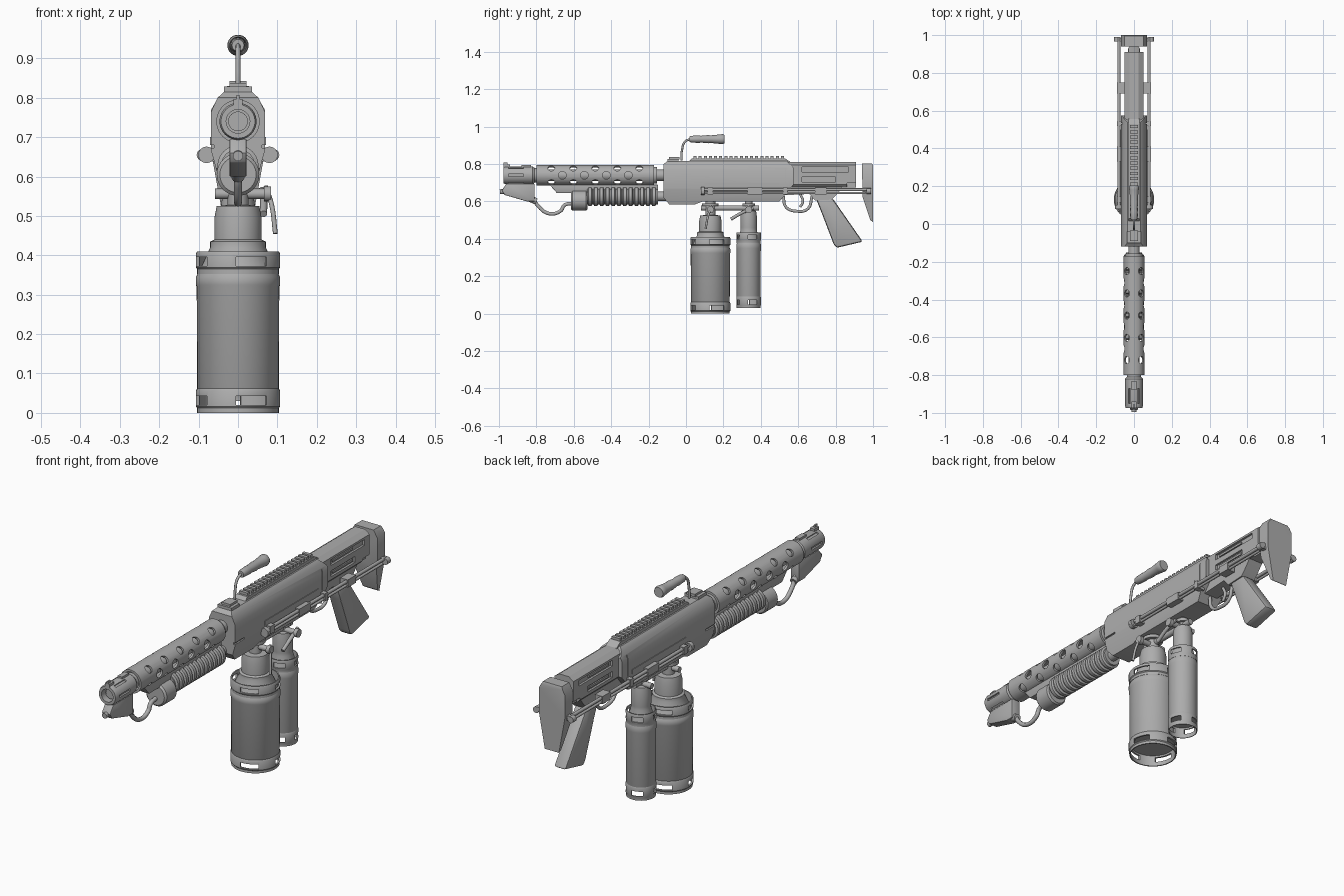
import bpy, bmesh, math
from mathutils import Matrix, Vector

old = bpy.data.objects.get("Cube")
if old:
    bpy.data.objects.remove(old)

grey = bpy.data.materials.new("plain grey")
grey.use_nodes = True
GREY = (0.42, 0.42, 0.42, 1)
grey.diffuse_color = GREY
grey.node_tree.nodes["Principled BSDF"].inputs["Base Color"].default_value = GREY


def make(name, bm):
    bmesh.ops.recalc_face_normals(bm, faces=bm.faces)
    me = bpy.data.meshes.new(name)
    bm.to_mesh(me)
    bm.free()
    me.materials.append(grey)
    ob = bpy.data.objects.new(name, me)
    bpy.context.collection.objects.link(ob)
    return ob


def prism(name, pts, half, bevel=0, axis="x", start=0, end=0):
    """Side outline (y, z) widened across x, or end outline (x, z) run along y."""
    bm = bmesh.new()
    if axis == "x":
        a, b = [(-half, y, z) for y, z in pts], Vector((2 * half, 0, 0))
    else:
        a, b = [(x, start, z) for x, z in pts], Vector((0, end - start, 0))
    f = bm.faces.new([bm.verts.new(p) for p in a])
    r = bmesh.ops.extrude_face_region(bm, geom=[f])
    bmesh.ops.translate(bm, vec=b, verts=[v for v in r["geom"] if isinstance(v, bmesh.types.BMVert)])
    if bevel:
        bmesh.ops.bevel(bm, geom=bm.edges[:], offset=bevel, segments=2, affect="EDGES", profile=0.5)
    return make(name, bm)


def add_box(bm, lo, hi, turn=None):
    lo, hi = Vector(lo), Vector(hi)
    m = Matrix.Translation((lo + hi) / 2) @ Matrix.Diagonal((*(hi - lo), 1))
    bmesh.ops.create_cube(bm, size=1, matrix=(turn @ m) if turn else m)


def add_rod(bm, a, b, r, n=16):
    a, b = Vector(a), Vector(b)
    m = Matrix.Translation((a + b) / 2) @ (b - a).to_track_quat("Z", "Y").to_matrix().to_4x4()
    bmesh.ops.create_cone(bm, cap_ends=True, segments=n, radius1=r, radius2=r, depth=(b - a).length, matrix=m)


def boxes(name, *pairs):
    bm = bmesh.new()
    for lo, hi in pairs:
        add_box(bm, lo, hi)
    return make(name, bm)


def rods(name, *items):
    bm = bmesh.new()
    for a, b, r in items:
        add_rod(bm, a, b, r)
    return make(name, bm)


def lathe(name, pts, at, along_y=False, closed=False, n=40):
    """Spin (radius, height) points about an upright or lengthwise axis."""
    bm = bmesh.new()
    vs = [bm.verts.new((r, 0, t)) for r, t in pts]
    for a, b in zip(vs, vs[1:] + vs[:1] if closed else vs[1:]):
        bm.edges.new((a, b))
    bmesh.ops.spin(bm, geom=bm.verts[:] + bm.edges[:], cent=(0, 0, 0), axis=(0, 0, 1),
                   angle=math.tau, steps=n, use_duplicate=False)
    bmesh.ops.remove_doubles(bm, verts=bm.verts, dist=1e-5)
    turn = Matrix.Rotation(-math.pi / 2, 4, "X") if along_y else Matrix()
    bm.transform(Matrix.Translation(at) @ turn)
    return make(name, bm)


def carve(ob, cutter, mode="DIFFERENCE"):
    mod = ob.modifiers.new("carve", "BOOLEAN")
    mod.object, mod.operation, mod.solver = cutter, mode, "EXACT"
    bpy.context.view_layer.update()
    done = bpy.data.meshes.new_from_object(ob.evaluated_get(bpy.context.evaluated_depsgraph_get()))
    ob.modifiers.clear()
    ob.data = done
    bpy.data.objects.remove(cutter)
    return ob


def pipe(name, pts, r):
    cu = bpy.data.curves.new(name, "CURVE")
    cu.dimensions, cu.bevel_depth, cu.bevel_resolution, cu.use_fill_caps = "3D", r, 3, True
    sp = cu.splines.new("BEZIER")
    sp.bezier_points.add(len(pts) - 1)
    for p, co in zip(sp.bezier_points, pts):
        p.co = co
        p.handle_left_type = p.handle_right_type = "AUTO"
    cu.materials.append(grey)
    bpy.context.collection.objects.link(bpy.data.objects.new(name, cu))


def mirror(half):
    return half + [(-x, z) for x, z in reversed(half)]


# Barrel, perforated shroud and muzzle
BZ = 0.74
lathe("inner_barrel", [(0, -0.95), (0.025, -0.95), (0.025, -0.83), (0.038, -0.83), (0.038, -0.79),
      (0.03, -0.79), (0.03, -0.1), (0, -0.1)], (0, 0, BZ), True)
shroud = lathe("barrel_shroud", [(0.045, -0.8), (0.055, -0.8), (0.055, -0.17), (0.045, -0.17)],
               (0, 0, BZ), True, True)
bm = bmesh.new()
for i in range(9):
    y = -0.72 + i * 0.0588
    for deg in ((45, 135, 225, 315), (0, 180))[i % 2]:
        d = Vector((math.cos(math.radians(deg)), 0, math.sin(math.radians(deg))))
        c = Vector((0, y, BZ))
        add_rod(bm, c + d * 0.037, c + d * 0.07, 0.019 if i % 2 == 0 else 0.021)
carve(shroud, make("hole_cutter", bm))
lathe("shroud_rear_collar", [(0, -0.17), (0.045, -0.17), (0.045, -0.155), (0, -0.155)], (0, 0, BZ), True)
muzzle = lathe("muzzle", [(0.03, -0.975), (0.043, -0.975), (0.047, -0.965), (0.047, -0.82), (0.04, -0.81),
               (0.03, -0.81)], (0, 0, BZ), True, True)
bm = bmesh.new()
for k in range(6):
    add_box(bm, (0.038, -0.95, -0.006), (0.06, -0.87, 0.006),
            Matrix.Translation((0, 0, BZ)) @ Matrix.Rotation(k * math.pi / 3, 4, "Y"))
carve(muzzle, make("slot_cutter", bm))
boxes("front_sight", ((-0.012, -0.975, 0.78), (0.012, -0.94, 0.797)), ((-0.004, -0.975, 0.79), (0.004, -0.955, 0.807)),
      ((-0.012, -0.88, 0.78), (0.012, -0.83, 0.795)))

# Igniter below the muzzle and its feed hose
prism("igniter", [(-0.985, 0.66), (-0.96, 0.695), (-0.81, 0.695), (-0.81, 0.60), (-0.85, 0.6), (-0.97, 0.635)], 0.022, 0.004)
rods("igniter_nozzle", ((0, -0.995, 0.652), (0, -0.95, 0.656), 0.013), ((0, -0.835, 0.615), (0, -0.80, 0.60), 0.017))
pipe("feed_hose", [(0, -0.82, 0.625), (0, -0.79, 0.575), (0, -0.73, 0.535), (0, -0.67, 0.55),
     (0, -0.65, 0.58), (0, -0.61, 0.59)], 0.01)

# Ribbed foregrip
rib = [(0, -0.53), (0.043, -0.53)]
for i in range(12):
    y = -0.525 + i * 0.031
    rib += [(0.043, y), (0.052, y + 0.004), (0.052, y + 0.02), (0.043, y + 0.024)]
lathe("ribbed_foregrip", rib + [(0.043, -0.15), (0.025, -0.15), (0.025, -0.1), (0, -0.1)], (0, 0, 0.627), True)
lathe("foregrip_collar", [(0, -0.615), (0.046, -0.615), (0.054, -0.607), (0.054, -0.535), (0.048, -0.527), (0, -0.527)],
      (0, 0, 0.605), True)
prism("foregrip_hanger", [(-0.73, 0.69), (-0.15, 0.69), (-0.15, 0.66), (-0.53, 0.645), (-0.69, 0.645)], 0.02, 0.003)

# Receiver: side outline trimmed by an eight-sided end outline
receiver = prism("receiver", [(-0.12, 0.8), (-0.1, 0.815), (0.54, 0.815), (0.575, 0.78), (0.575, 0.69), (0.5, 0.6),
                 (0.09, 0.6), (0.05, 0.585), (-0.09, 0.585), (-0.12, 0.62)], 0.1)
carve(receiver, prism("end_outline", mirror([(0.035, 0.815), (0.052, 0.8), (0.068, 0.765), (0.068, 0.665), (0.042, 0.57)]),
      0, 0, "y", -0.2, 0.7), "INTERSECT")
bm = bmesh.new()
for s in (-1, 1):
    for y0, y1, z0, z1 in ((-0.14, -0.05, 0.672, 0.68), (0.53, 0.534, 0.68, 0.8)):
        add_box(bm, (s * 0.08, y0, z0), (s * 0.061, y1, z1))
carve(receiver, make("groove_cutter", bm))
boxes("side_plates", *[((s * 0.06, 0.1, 0.68), (s * 0.071, 0.5, 0.7)) for s in (-1, 1)])

# Toothed top rail
prism("rail_base", [(0.01, 0.81), (0.03, 0.83), (0.53, 0.83), (0.575, 0.8), (0.575, 0.78)], 0.028)
boxes("rail_teeth", *[((-0.022, y, 0.825), (0.022, y + 0.016, 0.842)) for y in [0.04 + i * 0.0275 for i in range(18)]])

# Carrying handle
boxes("handle_bracket", ((-0.036, -0.1, 0.81), (0.036, -0.04, 0.828)), ((-0.022, -0.09, 0.825), (0.022, -0.035, 0.838)))
pipe("handle_wire", [(0, -0.025, 0.82), (0, -0.022, 0.87), (0, -0.005, 0.92), (0, 0.03, 0.935)], 0.006)
lathe("handle_grip", [(0, 0), (0.015, 0), (0.018, 0.01), (0.02, 0.05), (0.018, 0.06), (0.022, 0.1), (0.02, 0.11),
      (0.025, 0.16), (0.027, 0.175), (0.023, 0.185), (0, 0.185)], (0, 0.02, 0.933), True, n=24)

# Stock with recessed slots, and butt plate
stock = prism("stock", mirror([(0.025, 0.812), (0.05, 0.795), (0.05, 0.69), (0.035, 0.675)]), 0, 0, "y", 0.55, 0.91)
bm = bmesh.new()
for s in (-1, 1):
    add_box(bm, (s * 0.06, 0.62, 0.758), (s * 0.04, 0.87, 0.785))
    add_box(bm, (s * 0.06, 0.62, 0.705), (s * 0.04, 0.8, 0.732))
    add_box(bm, (s * 0.06, 0.86, 0.66), (s * 0.03, 0.92, 0.7))
carve(stock, make("slot_cutter", bm))
boxes("stock_slot_ribs", *[((s * 0.035, 0.64, z), (s * 0.046, 0.79, z + 0.01)) for s in (-1, 1) for z in (0.767, 0.713)])
butt = prism("butt_plate", [(0.94, 0.803), (0.995, 0.803), (1.0, 0.79), (1.0, 0.49), (0.985, 0.5), (0.945, 0.62)], 0.1)
carve(butt, prism("butt_outline", mirror([(0.045, 0.81), (0.068, 0.77), (0.068, 0.66), (0.035, 0.48)]),
      0, 0, "y", 0.9, 1.1), "INTERSECT")

# Side rails with clamps and knobs
for s, side in ((1, "left"), (-1, "right")):
    x = s * 0.08
    rods(side + "_rail", ((x, 0.08, 0.663), (x, 0.99, 0.663), 0.008), ((x, 0.08, 0.645), (x, 0.96, 0.645), 0.006),
         ((x, 0.08, 0.655), (x, 0.1, 0.655), 0.021), ((s * 0.09, 0.965, 0.655), (s * 0.09, 0.99, 0.655), 0.015),
         ((s * 0.06, 0.09, 0.655), (s * 0.1, 0.09, 0.655), 0.009))
    boxes(side + "_rail_clamps", *[((s * 0.05, y - h, 0.638), (s * 0.09, y + h, 0.674))
          for y, h in ((0.13, 0.015), (0.37, 0.04), (0.53, 0.012), (0.72, 0.03))])
boxes("rail_crossbar", ((-0.095, 0.965, 0.645), (0.095, 0.985, 0.668)))

# Trigger housing, guard and pistol grip
prism("trigger_housing", [(0.46, 0.68), (0.84, 0.68), (0.8, 0.63), (0.78, 0.61), (0.69, 0.605), (0.66, 0.64), (0.46, 0.63)], 0.036)
pipe("trigger_guard", [(0, 0.52, 0.63), (0, 0.535, 0.57), (0, 0.59, 0.548), (0, 0.65, 0.56), (0, 0.675, 0.63)], 0.008)
pipe("trigger", [(0, 0.61, 0.64), (0, 0.625, 0.6), (0, 0.61, 0.57)], 0.007)
prism("pistol_grip", [(0.695, 0.615), (0.785, 0.615), (0.945, 0.385), (0.805, 0.352), (0.79, 0.37), (0.725, 0.54)], 0.032, 0.012)


# Gas tanks: body, slotted guard collars and valve
def tank(name, y, r, base, top, neck):
    c = (0, y, 0)
    h = top - base
    lathe(name + "_body", [(0, base + 0.05), (r * 0.9, base + 0.05), (r * 0.97, base + 0.062), (r * 0.98, top - 0.09),
          (r, top - 0.085), (r, top - 0.065), (r * 0.93, top - 0.052), (r * 0.66, top + 0.01), (r * 0.66, top + 0.025),
          (neck, top + 0.03), (neck, top + 0.085), (neck * 0.9, top + 0.115), (0, top + 0.12)], c)
    for label, z0, z1 in (("lower", base, base + 0.062), ("upper", top - 0.057, top)):
        collar = lathe(f"{name}_{label}_collar", [(r * 0.92, z0), (r * 0.97, z0), (r * 0.97, z0 + 0.012), (r, z0 + 0.016),
                       (r, z1 - 0.006), (r * 0.97, z1), (r * 0.92, z1)], c, closed=True)
        bm = bmesh.new()
        for k in range(4):
            turn = Matrix.Translation(c) @ Matrix.Rotation(math.radians(20 + 90 * k), 4, "Z")
            add_box(bm, (-r * 0.38, -r * 1.2, z0 + 0.02), (r * 0.38, -r * 0.75, z0 + 0.043), turn)
        carve(collar, make("slot_cutter", bm))
    rods(name + "_valve", ((0, y, top + 0.1), (0, y, 0.61), neck * 0.45), ((0, y, 0.575), (0, y, 0.59), neck * 0.75),
         ((-0.058, y, 0.556), (0.08, y, 0.556), 0.013), ((0.066, y, 0.556), (0.084, y, 0.556), 0.019))


tank("large_tank", 0.13, 0.107, 0, 0.41, 0.06)
tank("small_tank", 0.335, 0.066, 0.03, 0.435, 0.044)
rods("manifold", ((0, 0.08, 0.565), (0, 0.39, 0.565), 0.014))
pipe("large_tank_lever", [(0.07, 0.14, 0.575), (0.085, 0.12, 0.53), (0.095, 0.105, 0.455)], 0.006)
pipe("small_tank_lever", [(0.06, 0.36, 0.565), (0.065, 0.3, 0.54), (0.065, 0.24, 0.505)], 0.009)

# Smooth the round parts and keep hard edges crisp
for ob in bpy.context.collection.objects:
    ob.select_set(ob.type == "MESH" and grey in list(ob.data.materials))
    if ob.select_get():
        bpy.context.view_layer.objects.active = ob
bpy.ops.object.shade_smooth_by_angle(angle=math.radians(32))
